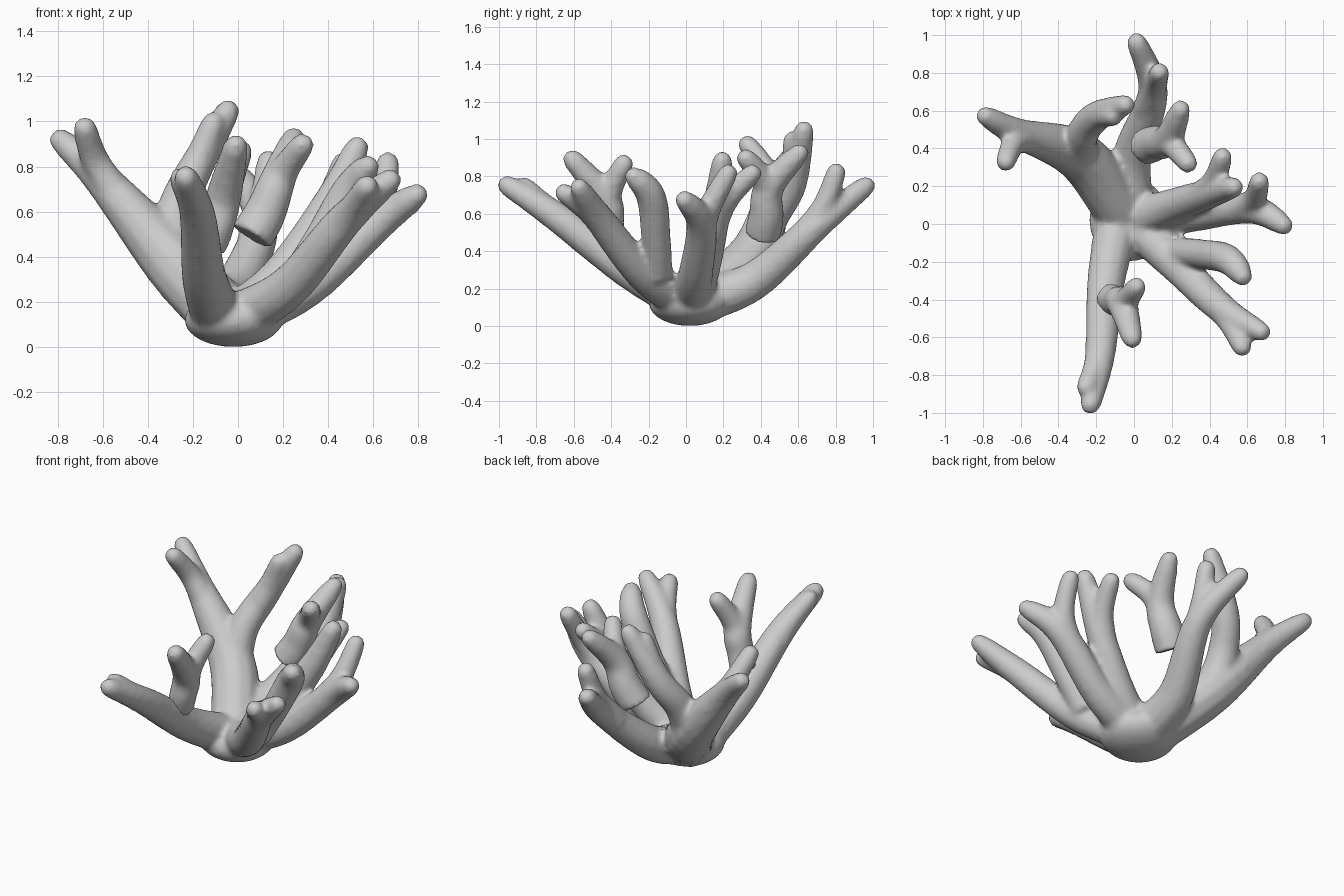
import bpy, bmesh, math
from mathutils import Vector

if "Cube" in bpy.data.objects:
    bpy.data.objects.remove(bpy.data.objects["Cube"], do_unlink=True)

GREY = (0.6, 0.6, 0.6, 1)
material = bpy.data.materials.new("pale_grey_coral")
material.use_nodes = True
material.diffuse_color = GREY
material.node_tree.nodes["Principled BSDF"].inputs["Base Color"].default_value = GREY

SIDES, STEPS, DOME = 12, 6, 4
TIP_RADIUS, FORK_RADIUS, SAG = 0.052, 0.08, 0.09
BASE = (-0.02, 0.02, 0.12)


def spline(points):
    """Smooth path through four-part points: position and radius."""
    ends = [2 * points[0] - points[1]], [2 * points[-1] - points[-2]]
    p = ends[0] + points + ends[1]
    path = []
    for before, start, stop, after in zip(p, p[1:], p[2:], p[3:]):
        leave, arrive = (stop - before) / 2, (after - start) / 2
        for step in range(STEPS):
            t = step / STEPS
            blend = t * t * (3 - 2 * t)
            path.append(start.lerp(stop, blend) + leave * t * (1 - t) ** 2
                        - arrive * t * t * (1 - t))
    return path + [points[-1]]


def tube(bm, points, radii):
    """Tapered branch that ends in a dome; the last point is the very tip."""
    path = spline([Vector((*p, r)) for p, r in zip(points, radii)])
    tip, radius = path[-1].xyz, path[-1].w
    axis = (tip - path[-2].xyz).normalized()
    path = [q for q in path if (tip - q.xyz).length > radius * 1.1]
    for k in range(DOME):
        angle = k * math.pi / 2 / DOME
        centre = tip - axis * radius * (1 - math.sin(angle))
        path.append(Vector((*centre, radius * math.cos(angle))))
    rings, side = [], Vector((0.3, -0.8, 0.1))
    for i, q in enumerate(path):
        ahead = path[min(i + 1, len(path) - 1)].xyz - path[max(i - 1, 0)].xyz
        ahead.normalize()
        side = (side - ahead * side.dot(ahead)).normalized()
        across = ahead.cross(side)
        ring = []
        for k in range(SIDES):
            turn = math.tau * k / SIDES
            spoke = side * math.cos(turn) + across * math.sin(turn)
            ring.append(bm.verts.new(q.xyz + spoke * q.w))
        rings.append(ring)
    for low, high in zip(rings, rings[1:]):
        for k in range(SIDES):
            bm.faces.new((low[k - 1], low[k], high[k], high[k - 1]))
    bm.faces.new(rings[-1])
    bm.faces.new(rings[0][::-1])


def limb(bm, fork, main_tip, side_tip=None, root=BASE, via=None, thick=0.11, waist=0.095):
    """Limb from root through fork to its tip, with a second prong.
    Without a via point the lower part sags by a share of its length."""
    a, b = Vector(root), Vector(fork)
    if via:
        middle = Vector(via)
    else:
        middle = (a + b) / 2
        middle.z -= SAG * (b - a).length
    tube(bm, [a, middle, b, Vector(main_tip)], [thick, waist, FORK_RADIUS, TIP_RADIUS])
    if side_tip:
        # the prong starts a little way down the limb so that it blends in
        tube(bm, [b.lerp(middle, 0.25), b.lerp(Vector(side_tip), 0.3), Vector(side_tip)],
             [FORK_RADIUS, FORK_RADIUS * 0.8, TIP_RADIUS])


def finish(name, bm):
    """Fuse the overlapping tubes into one soft surface."""
    mesh = bpy.data.meshes.new(name)
    bm.to_mesh(mesh)
    bm.free()
    mesh.materials.append(material)
    part = bpy.data.objects.new(name, mesh)
    bpy.context.collection.objects.link(part)
    fuse = part.modifiers.new("fuse", "REMESH")
    fuse.mode, fuse.voxel_size, fuse.use_smooth_shade = "VOXEL", 0.016, True
    soften = part.modifiers.new("soften", "SMOOTH")
    soften.factor, soften.iterations = 0.5, 6


# Rounded foot
coral = bmesh.new()
foot = bmesh.ops.create_uvsphere(coral, u_segments=20, v_segments=12, radius=1)["verts"]
bmesh.ops.scale(coral, vec=(0.22, 0.22, 0.12), verts=foot)
bmesh.ops.translate(coral, vec=BASE, verts=foot)

# Back right trunk with an outer fork, and an inner arm rising from its crotch
crotch = (-0.29, 0.36, 0.38)
limb(coral, (-0.61, 0.48, 0.75), (-0.82, 0.59, 0.95), (-0.69, 0.3, 1.01),
     root=(-0.07, 0.07, 0.14), via=crotch, thick=0.14, waist=0.135)
limb(coral, (-0.2, 0.57, 0.77), (-0.02, 0.64, 1.09), (-0.09, 0.57, 1.04),
     root=crotch, via=(-0.28, 0.46, 0.58), waist=0.09)

# Long back limb
limb(coral, (0.1, 0.7, 0.54), (0, 1, 0.78), (0.14, 0.82, 0.87),
     via=(-0.01, 0.36, 0.24), thick=0.13, waist=0.105)

# Two left limbs
limb(coral, (0.62, 0.08, 0.55), (0.83, -0.03, 0.7), (0.67, 0.25, 0.86))
limb(coral, (0.4, 0.16, 0.62), (0.55, 0.2, 0.93), (0.48, 0.39, 0.85))

# Front left limb and its bent offshoot
limb(coral, (0.48, -0.46, 0.57), (0.71, -0.59, 0.77), (0.59, -0.69, 0.74))
limb(coral, (0.5, -0.19, 0.7), (0.6, -0.31, 0.83),
     root=(0.24, -0.15, 0.27), via=(0.36, -0.16, 0.46), thick=0.08, waist=0.08)

# Long front limb
limb(coral, (-0.18, -0.7, 0.59), (-0.24, -1, 0.78), (-0.27, -0.9, 0.78),
     root=(-0.09, 0, 0.13), via=(-0.15, -0.32, 0.31), thick=0.12, waist=0.1)
finish("main_coral", coral)

# Forked pieces that stand free of the main growth
back_fork = bmesh.new()
limb(back_fork, (0.18, 0.45, 0.75), (0.26, 0.64, 0.96), (0.31, 0.29, 0.93),
     root=(0.06, 0.41, 0.49), thick=0.1)
finish("back_fork", back_fork)

front_fork = bmesh.new()
limb(front_fork, (-0.06, -0.43, 0.68), (0, -0.64, 0.93), (0.03, -0.31, 0.91),
     root=(-0.13, -0.39, 0.44), thick=0.08, waist=0.08)
finish("front_fork", front_fork)
